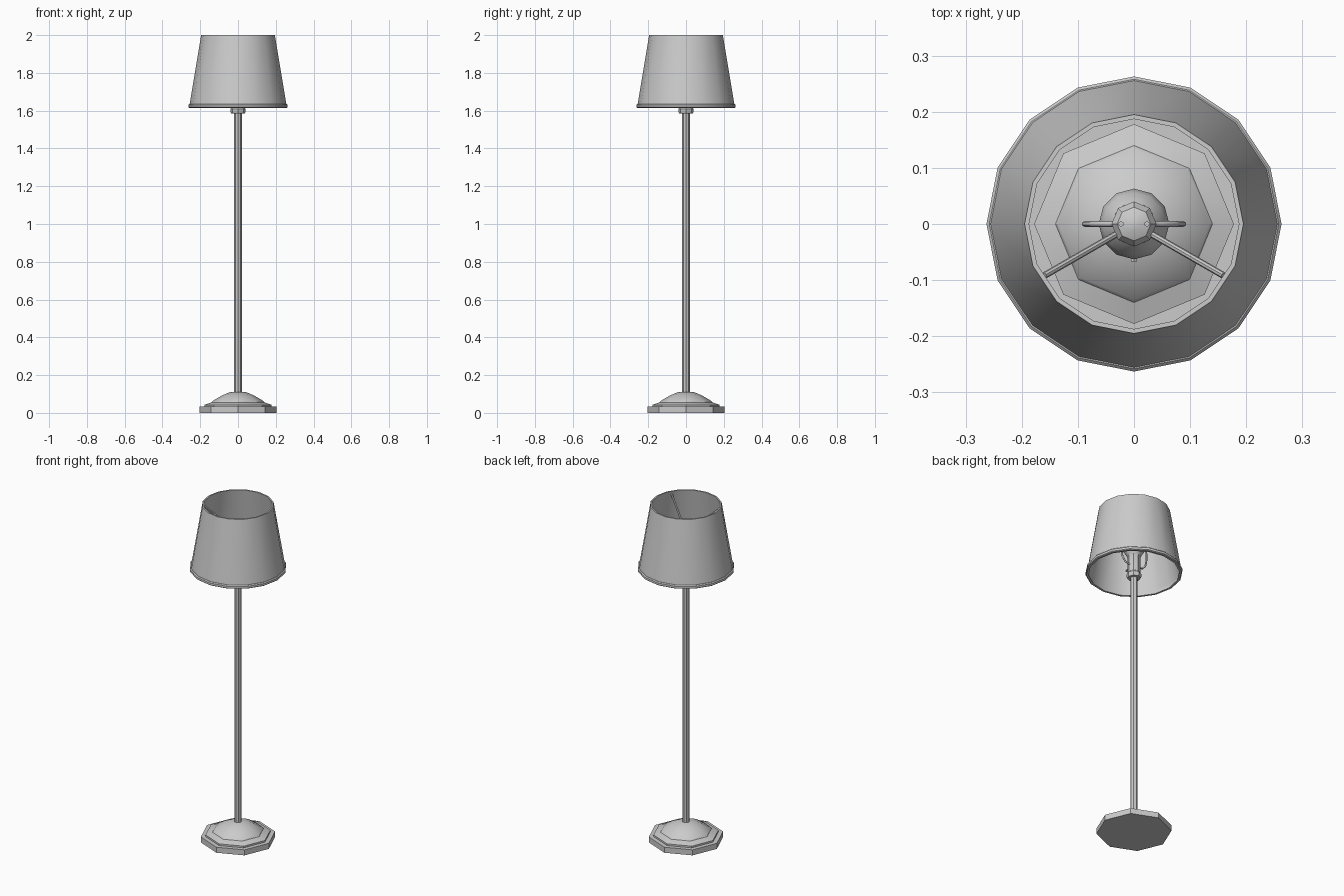
import bpy
from math import sin, cos, pi, radians
from mathutils import Vector

if "Cube" in bpy.data.objects:
    bpy.data.objects.remove(bpy.data.objects["Cube"])


def finish(obj, angle):
    bpy.ops.object.select_all(action='DESELECT')
    obj.select_set(True)
    bpy.context.view_layer.objects.active = obj
    bpy.ops.object.shade_smooth_by_angle(angle=radians(angle))
    return obj


def lathe(name, profile, sides, closed=False, angle=30):
    """Spin (radius, z) points around z; open profiles get end caps."""
    n = len(profile)
    verts = [(r * cos(2 * pi * i / sides), r * sin(2 * pi * i / sides), z)
             for i in range(sides) for r, z in profile]
    faces = []
    for i in range(sides):
        a, b = i * n, (i + 1) % sides * n
        for k in range(n if closed else n - 1):
            m = (k + 1) % n
            faces.append((a + k, b + k, b + m, a + m))
    if not closed:
        faces.append([i * n for i in reversed(range(sides))])
        faces.append([i * n + n - 1 for i in range(sides)])
    mesh = bpy.data.meshes.new(name)
    mesh.from_pydata(verts, [], faces)
    obj = bpy.data.objects.new(name, mesh)
    bpy.context.collection.objects.link(obj)
    return finish(obj, angle)


def rod(name, start, end, radius, sides=8):
    a, b = Vector(start), Vector(end)
    bpy.ops.mesh.primitive_cylinder_add(vertices=sides, radius=radius,
                                        depth=(b - a).length, location=(a + b) / 2)
    obj = bpy.context.object
    obj.name = name
    obj.rotation_euler = (b - a).to_track_quat('Z', 'Y').to_euler()
    return obj


def wire(name, points, radius):
    curve = bpy.data.curves.new(name, 'CURVE')
    curve.dimensions = '3D'
    curve.bevel_depth = radius
    curve.bevel_resolution = 1
    curve.use_fill_caps = True
    spline = curve.splines.new('POLY')
    spline.points.add(len(points) - 1)
    for p, co in zip(spline.points, points):
        p.co = (*co, 1)
    obj = bpy.data.objects.new(name, curve)
    bpy.context.collection.objects.link(obj)
    return obj


# Stepped octagonal foot
lathe("base", [(0.204, 0), (0.204, 0.033), (0.178, 0.033), (0.178, 0.043),
               (0.14, 0.056), (0.135, 0.063), (0.085, 0.092), (0.043, 0.11)], 8)

# Pole
lathe("pole", [(0.02, 0.10), (0.02, 1.60)], 8)

# Bulb holder and bulb
lathe("socket", [(0.036, 1.585), (0.04, 1.592), (0.04, 1.61), (0.034, 1.618),
                 (0.034, 1.71), (0.04, 1.72)], 8)
lathe("bulb", [(0.032, 1.715), (0.045, 1.735), (0.06, 1.76), (0.063, 1.785),
               (0.056, 1.815), (0.038, 1.838), (0.012, 1.846)], 12)

# Switch on the front of the socket
rod("switch", (0, -0.03, 1.66), (0, -0.067, 1.66), 0.006, 6)

# Wire harp arms around the bulb
for side, s in (("left", -1), ("right", 1)):
    wire("harp_" + side, [(s * x, 0, z) for x, z in
         ((0.03, 1.66), (0.06, 1.668), (0.08, 1.69), (0.088, 1.73), (0.088, 1.77),
          (0.075, 1.82), (0.045, 1.848), (0.023, 1.86), (0.023, 1.9))], 0.005)

# Hub and the two struts that hold the shade
lathe("hub", [(0.04, 1.85), (0.04, 1.865), (0.03, 1.88), (0.012, 1.888)], 8)
for side, s in (("left", -1), ("right", 1)):
    rod("strut_" + side, (s * 0.026, -0.015, 1.855), (s * 0.16, -0.092, 1.985), 0.006)

# Hollow tapered shade
lathe("shade", [(0.258, 1.622), (0.195, 2.0), (0.187, 2.0), (0.250, 1.622)], 16, closed=True)

# Lower trim ring
lathe("shade_rim", [(0.258, 1.615), (0.263, 1.619), (0.263, 1.631), (0.258, 1.636),
                    (0.248, 1.636), (0.246, 1.615)], 16, closed=True)
